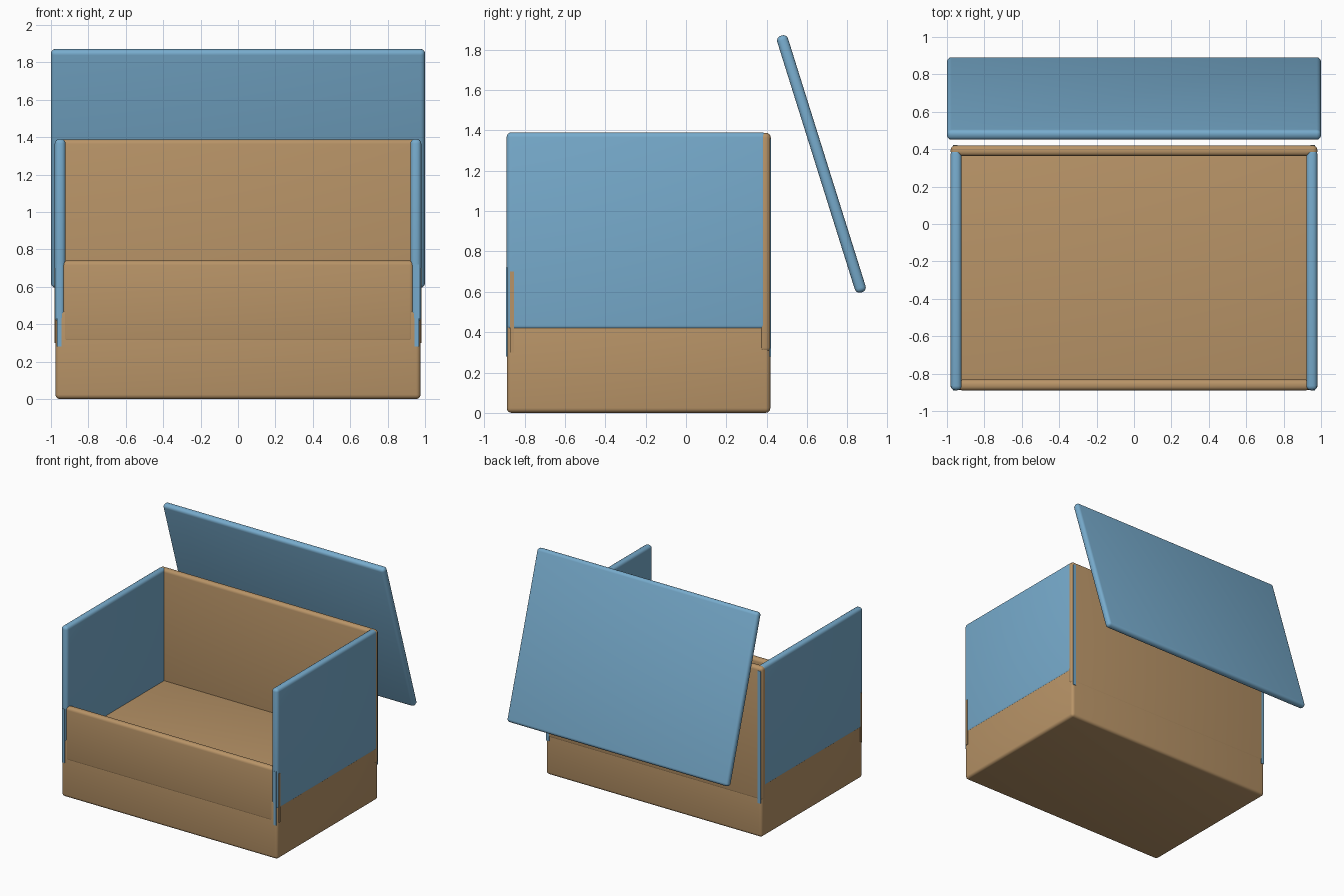
import bpy
import math

if "Cube" in bpy.data.objects:
    bpy.data.objects.remove(bpy.data.objects["Cube"], do_unlink=True)


def material(name, colour):
    m = bpy.data.materials.new(name)
    m.use_nodes = True
    m.diffuse_color = (*colour, 1)
    m.node_tree.nodes["Principled BSDF"].inputs["Base Color"].default_value = (*colour, 1)
    return m


tan = material("cardboard tan", (0.48, 0.295, 0.136))
blue = material("panel blue", (0.185, 0.41, 0.61))


def slab(name, low, high, mat, radius=0.024, tilt=0):
    """Rounded box between two opposite corners, optionally tilted about x."""
    centre = [(a + b) / 2 for a, b in zip(low, high)]
    bpy.ops.mesh.primitive_cube_add(size=1, location=centre, rotation=(tilt, 0, 0))
    ob = bpy.context.object
    ob.name = name
    ob.scale = [b - a for a, b in zip(low, high)]
    bpy.ops.object.transform_apply(location=False, rotation=False, scale=True)
    ob.data.materials.append(mat)
    if radius:
        bevel = ob.modifiers.new("rounded edges", "BEVEL")
        bevel.width = radius
        bevel.segments = 4
        bpy.ops.object.modifier_apply(modifier=bevel.name)
        bpy.ops.object.shade_smooth_by_angle(angle=math.radians(40))
    return ob


# Solid lower tray with its raised floor
slab("base", (-0.976, -0.888, 0), (0.976, 0.418, 0.48), tan)

# Low front wall and tall back wall
slab("front_wall", (-0.94, -0.89, 0.3), (0.94, -0.832, 0.74), tan)
slab("back_wall", (-0.98, 0.363, 0.3), (0.98, 0.42, 1.388), tan)

# Side walls, with the thin corner strips where the panels show through
for side, s in (("left", 1), ("right", -1)):
    def across(a, b):
        return sorted((s * a, s * b))

    x0, x1 = across(0.922, 0.98)
    slab(side + "_wall", (x0, -0.889, 0.41), (x1, 0.4, 1.39), blue)
    x0, x1 = across(0.943, 0.968)
    slab(side + "_front_strip", (x0, -0.891, 0.28), (x1, -0.885, 0.72), blue, 0)
    slab(side + "_back_strip", (x0, 0.415, 0.28), (x1, 0.422, 1.36), blue, 0)
    x0, x1 = across(0.974, 0.982)
    slab(side + "_corner_strip", (x0, -0.872, 0.3), (x1, -0.852, 0.7), tan, 0)

# Leaning lid floating behind the box
slab("lid", (-1, 0.643, 0.567), (1, 0.699, 1.9), blue, tilt=math.radians(17.4))
